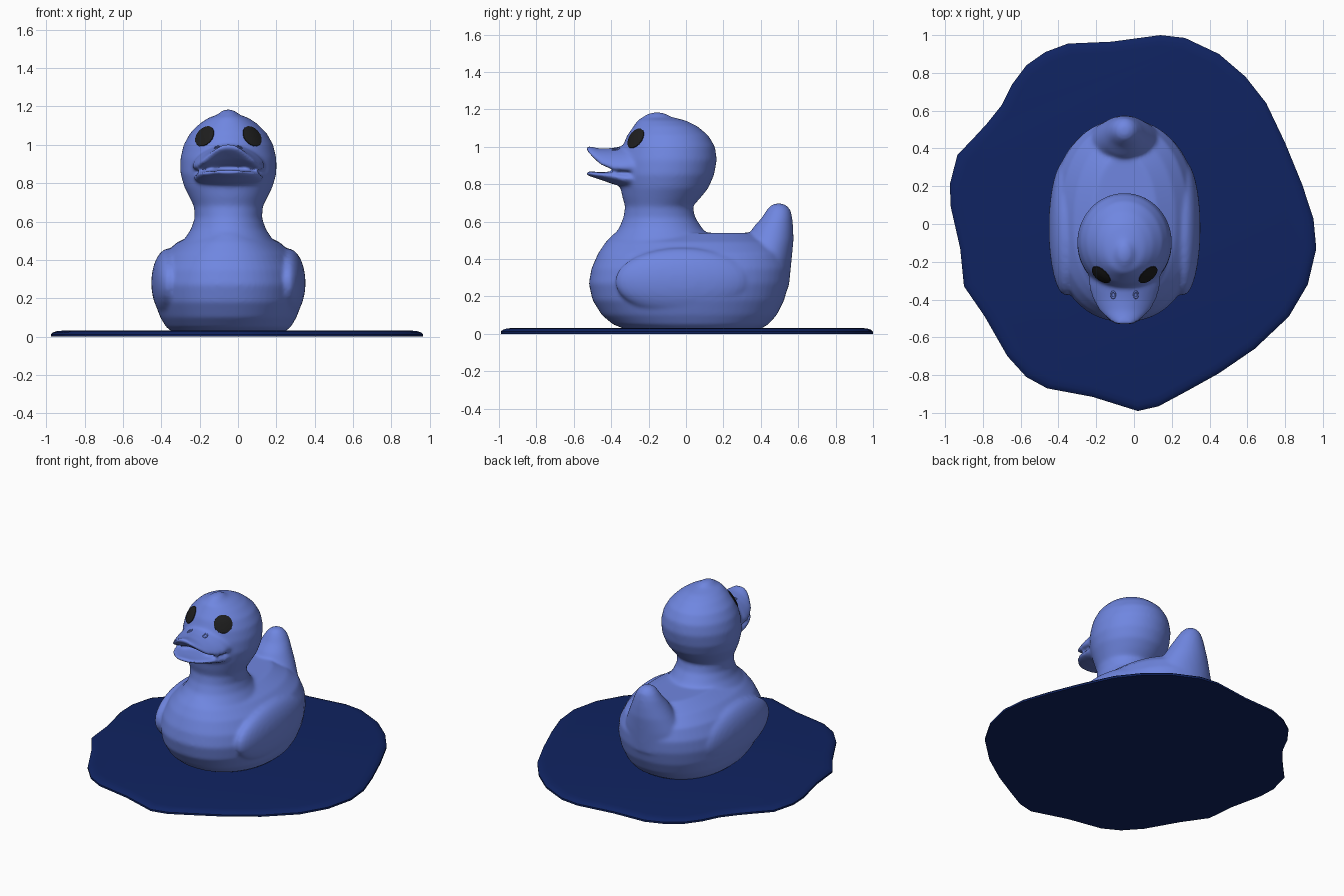
import bpy, bmesh, math
from mathutils import Vector, Matrix
from mathutils.bvhtree import BVHTree

if "Cube" in bpy.data.objects:
    bpy.data.objects.remove(bpy.data.objects["Cube"])

CX = -0.05  # the duck sits a little left of the puddle centre


def material(name, rgb):
    m = bpy.data.materials.new(name)
    m.diffuse_color = (*rgb, 1)
    m.use_nodes = True
    m.node_tree.nodes["Principled BSDF"].inputs["Base Color"].default_value = m.diffuse_color
    return m


BLUE = material("soft blue", (0.16, 0.24, 0.75))
NAVY = material("navy water", (0.005, 0.017, 0.12))
BLACK = material("eye black", (0.013, 0.013, 0.013))


def make_object(name, bm, mat, x=0.0):
    bmesh.ops.recalc_face_normals(bm, faces=bm.faces)
    me = bpy.data.meshes.new(name)
    bm.to_mesh(me)
    bm.free()
    me.materials.append(mat)
    ob = bpy.data.objects.new(name, me)
    ob.location.x = x
    bpy.context.collection.objects.link(ob)
    return ob


def smooth(ob, angle):
    bpy.ops.object.select_all(action='DESELECT')
    ob.select_set(True)
    bpy.context.view_layer.objects.active = ob
    bpy.ops.object.shade_smooth_by_angle(angle=math.radians(angle))


def loft(bm, rings):
    """Skin a list of closed point rings and cap both ends."""
    rows = [[bm.verts.new(p) for p in r] for r in rings]
    n = len(rows[0])
    for a, b in zip(rows, rows[1:]):
        for i in range(n):
            j = (i + 1) % n
            bm.faces.new((a[i], a[j], b[j], b[i]))
    bm.faces.new(rows[0][::-1])
    bm.faces.new(rows[-1])


def oval(z, xh, yf, yb, power, n=64):
    """Horizontal superellipse from y front to y back."""
    pts = []
    for i in range(n):
        t = 2 * math.pi * i / n
        c, s = math.cos(t), math.sin(t)
        x = math.copysign(abs(c) ** (2 / power), c) * xh
        y = math.copysign(abs(s) ** (2 / power), s) * (yb - yf) / 2
        pts.append((x, (yf + yb) / 2 + y, z))
    return pts


def bill_section(y, w, zc, h, droop, n=32):
    """Vertical lens-shaped section whose sides hang down."""
    pts = []
    for i in range(n):
        t = 2 * math.pi * i / n
        c = math.cos(t)
        pts.append((w * c, y, zc + h * math.sin(t) - droop * c * c))
    return pts


def ellipsoid(bm, centre, radii):
    mat = Matrix.Translation(centre) @ Matrix.Diagonal((*radii, 1))
    bmesh.ops.create_uvsphere(bm, u_segments=32, v_segments=16, radius=1, matrix=mat)


# Puddle: irregular outline with a soft rim
outline = [(.14, 1), (.27, .985), (.45, .90), (.59, .78), (.70, .64), (.80, .43), (.89, .21),
           (.95, .03), (.965, -.13), (.92, -.32), (.82, -.49), (.64, -.66), (.45, -.79),
           (.27, -.89), (.13, -.965), (.02, -.99), (-.22, -.915), (-.46, -.87), (-.57, -.81),
           (-.67, -.70), (-.79, -.49), (-.90, -.33), (-.92, -.13), (-.97, .09), (-.975, .21),
           (-.935, .365), (-.84, .465), (-.78, .53), (-.70, .63), (-.645, .74), (-.57, .84),
           (-.47, .91), (-.35, .955), (-.12, .965)]
bm = bmesh.new()
loft(bm, [[(x * s, y * s, z) for x, y in outline]
          for z, s in ((0, 1), (.012, 1), (.021, .99), (.028, .97), (.031, .94))])
smooth(make_object("puddle", bm, NAVY), 40)

# Duck: overlapping lofts fused into one smooth skin
bm = bmesh.new()
body = [(.015, .28, -.30, .38), (.05, .325, -.39, .44), (.10, .355, -.45, .485),
        (.18, .385, -.50, .525), (.27, .395, -.52, .55), (.35, .38, -.505, .555),
        (.43, .335, -.47, .53), (.49, .27, -.43, .46), (.54, .17, -.38, .36)]
neck_head = [(.40, .30, -.42, .20), (.50, .235, -.41, .15), (.56, .195, -.36, .09),
             (.62, .175, -.335, .05), (.68, .18, -.325, .035), (.73, .205, -.34, .08),
             (.78, .23, -.35, .12), (.85, .25, -.36, .15), (.93, .25, -.355, .165),
             (1.0, .233, -.34, .155), (1.06, .20, -.315, .12), (1.11, .15, -.28, .06),
             (1.14, .105, -.26, 0), (1.16, .05, -.23, -.08)]
tail = [(.25, .25, .15, .55), (.40, .20, .26, .565), (.50, .15, .32, .575),
        (.57, .115, .36, .573), (.62, .09, .405, .568), (.66, .067, .43, .56),
        (.685, .045, .45, .54), (.697, .02, .475, .515)]
for rows, power in ((body, 2.2), (neck_head, 2), (tail, 2)):
    loft(bm, [oval(*r, power) for r in rows])
upper_bill = [(-.25, .19, .95, .07, .06), (-.33, .19, .945, .06, .06),
              (-.40, .168, .945, .048, .055), (-.46, .135, .957, .034, .045),
              (-.50, .095, .977, .022, .03), (-.533, .05, .995, .012, .012)]
lower_bill = [(-.25, .18, .825, .06, 0), (-.33, .18, .83, .045, 0), (-.40, .165, .835, .032, -.01),
              (-.46, .135, .845, .02, -.006), (-.50, .10, .852, .015, -.003),
              (-.535, .05, .86, .011, 0)]
for rows in (upper_bill, lower_bill):
    loft(bm, [bill_section(*r) for r in rows])
ellipsoid(bm, (0, -.155, 1.125), (.065, .09, .06))       # crown bump
for s in (-1, 1):
    ellipsoid(bm, (s * .31, -.02, .28), (.092, .36, .18))  # folded wings
duck = make_object("duck", bm, BLUE, CX)
fuse = duck.modifiers.new("fuse", 'REMESH')
fuse.mode = 'VOXEL'
fuse.voxel_size = 0.0105
soften = duck.modifiers.new("soften", 'SMOOTH')
soften.factor, soften.iterations = 0.5, 10
dg = bpy.context.evaluated_depsgraph_get()
skin = bpy.data.meshes.new_from_object(duck.evaluated_get(dg))
duck.modifiers.clear()
duck.data = skin
smooth(duck, 180)

# Ray target for parts laid on the skin
probe = bmesh.new()
probe.from_mesh(skin)
bvh = BVHTree.FromBMesh(probe)
probe.free()


def on_skin(point, normal, lift):
    hit = bvh.ray_cast(point + normal * 0.2, -normal)[0]
    return (hit if hit is not None else point) + normal * lift


# Eyes: thin discs following the head
for side, s in (("left", 1), ("right", -1)):
    n = Vector((s * .55, -.62, .55)).normalized()
    u = n.orthogonal().normalized()
    v = n.cross(u)
    c = Vector((s * .125, -.27, 1.045))
    bm = bmesh.new()
    loft(bm, [[on_skin(c + r * (u * math.cos(a) + v * math.sin(a)), n, lift)
               for a in (2 * math.pi * i / 16 for i in range(16))]
              for r, lift in ((.06, -.004), (.059, .004), (.04, .005), (.02, .005), (.003, .005))])
    smooth(make_object(side + "_eye", bm, BLACK, CX), 60)

    # Nostril: small raised ring on the upper bill
    up = Vector((0, 0, 1))
    c = on_skin(Vector((s * .06, -.375, 1.0)), up, 0)
    bm = bmesh.new()
    rings = []
    for k in range(6):
        b = 2 * math.pi * k / 6
        r = .011 + .004 * math.cos(b)
        rings.append([on_skin(c + Vector((r * math.cos(a), 1.5 * r * math.sin(a), 0)), up,
                              .004 * math.sin(b))
                      for a in (2 * math.pi * i / 12 for i in range(12))])
    rows = [[bm.verts.new(p) for p in ring] for ring in rings]
    for k in range(6):
        for i in range(12):
            a, b, j = rows[k], rows[(k + 1) % 6], (i + 1) % 12
            bm.faces.new((a[i], a[j], b[j], b[i]))
    smooth(make_object(side + "_nostril", bm, BLUE, CX), 180)
